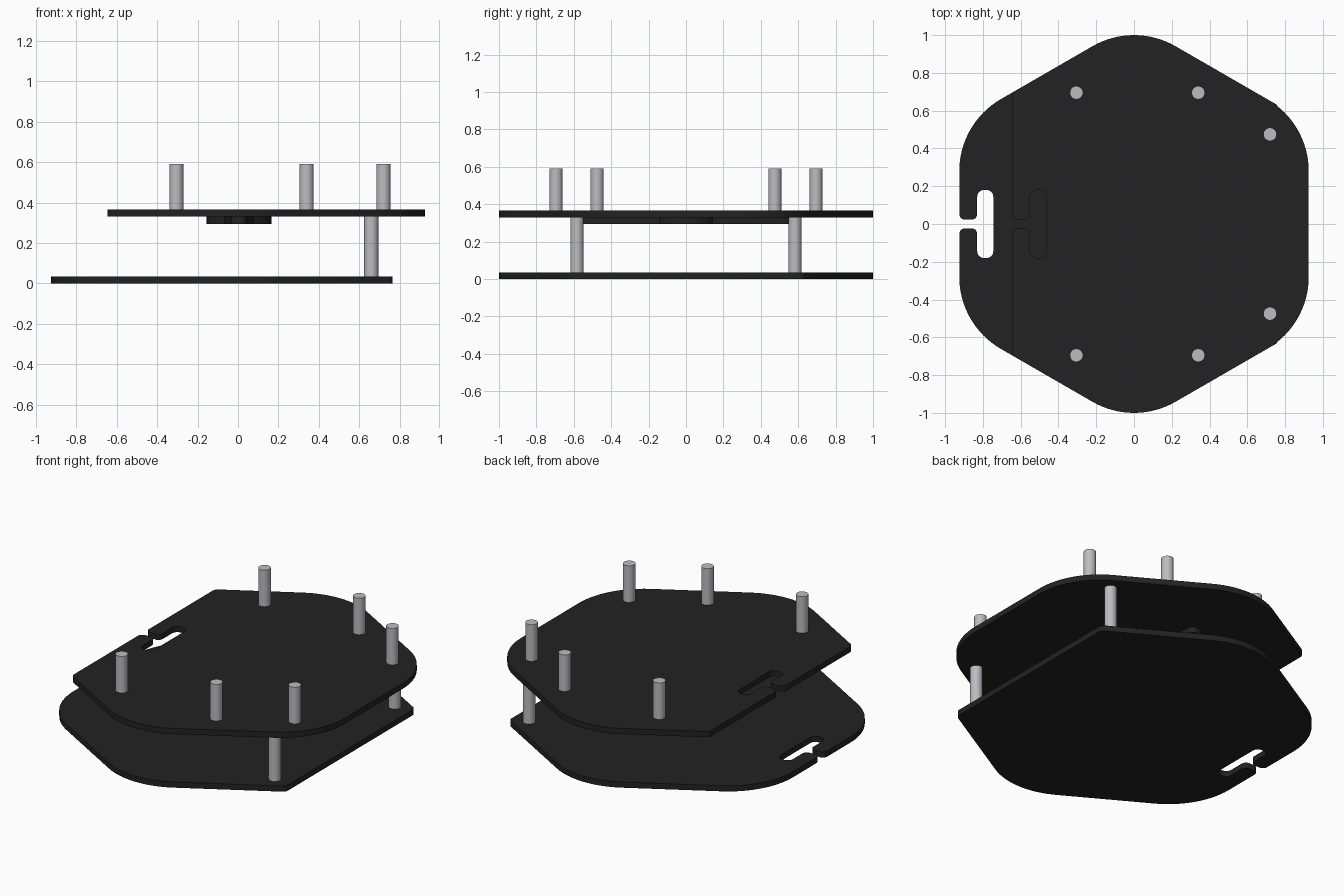
import bpy, bmesh, math
from mathutils import Vector

if "Cube" in bpy.data.objects:
    bpy.data.objects.remove(bpy.data.objects["Cube"])

APOTHEM, APEX, BIG_R = 0.925, 1.068, 0.44
THICK = 0.035


def material(name, color):
    m = bpy.data.materials.new(name)
    m.diffuse_color = (*color, 1)
    m.use_nodes = True
    m.node_tree.nodes["Principled BSDF"].inputs["Base Color"].default_value = m.diffuse_color
    return m


black = material("black_plastic", (0.016, 0.016, 0.016))
metal = material("grey_metal", (0.5, 0.5, 0.54))


def finish(obj, mat):
    obj.data.materials.append(mat)
    bpy.context.view_layer.objects.active = obj
    obj.select_set(True)
    bpy.ops.object.shade_smooth_by_angle(angle=math.radians(35))
    obj.select_set(False)


def rounded(corners):
    """Turn (x, y, radius) corners into an outline with true arcs."""
    out = []
    for i, (x, y, r) in enumerate(corners):
        p = Vector((x, y))
        if r == 0:
            out.append(p)
            continue
        a = (Vector(corners[i - 1][:2]) - p).normalized()
        b = (Vector(corners[(i + 1) % len(corners)][:2]) - p).normalized()
        half = a.angle(b) / 2
        c = p + (a + b).normalized() * r / math.sin(half)
        start = p + a * r / math.tan(half) - c
        end = p + b * r / math.tan(half) - c
        sweep = math.atan2(start.x * end.y - start.y * end.x, start.dot(end))
        n = 16 if r > 0.1 else 8
        for k in range(n + 1):
            t = sweep * k / n
            out.append(c + Vector((start.x * math.cos(t) - start.y * math.sin(t),
                                   start.x * math.sin(t) + start.y * math.cos(t))))
    return out


def slab(name, outline, z, height):
    bm = bmesh.new()
    face = bm.faces.new([bm.verts.new((p[0], p[1], z)) for p in outline])
    new = bmesh.ops.extrude_face_region(bm, geom=[face])["geom"]
    bmesh.ops.translate(bm, vec=(0, 0, height),
                        verts=[v for v in new if isinstance(v, bmesh.types.BMVert)])
    bmesh.ops.recalc_face_normals(bm, faces=bm.faces)
    me = bpy.data.meshes.new(name)
    bm.to_mesh(me)
    bm.free()
    obj = bpy.data.objects.new(name, me)
    bpy.context.collection.objects.link(obj)
    finish(obj, black)


def side_corner(x):
    """Full rounded hexagon corner, or small corner where the hexagon is cut."""
    if abs(x) == APOTHEM:
        return (x, APEX / 2, BIG_R)
    return (x, APEX - abs(x) * math.tan(math.radians(30)), 0.035)


def plate(name, left, right, z):
    # half outline from the slot round to the right edge, then mirrored in y
    half = [(left + 0.18, 0.18, 0.035), (left + 0.095, 0.18, 0.035),
            (left + 0.095, 0.023, 0.03), (left, 0.023, 0.03),
            side_corner(left), (0, APEX, BIG_R), side_corner(right)]
    slab(name, rounded(half + [(x, -y, r) for x, y, r in reversed(half)]), z, THICK)


# plates: rounded hexagons, each cut off on one side, with a T slot on the left
plate("lower_plate", -APOTHEM, 0.765, 0)
plate("upper_plate", -0.645, APOTHEM, 0.33)

# double-arm horn under the upper plate: round hub with tapered arms
half = [(0.037, 0.557, 0.034), (-0.037, 0.557, 0.034)]
for k in range(13):
    t = math.radians(117 + 126 * k / 12)
    half.append((0.16 * math.cos(t), 0.16 * math.sin(t), 0))
horn = rounded(half + [(-x, -y, r) for x, y, r in half])
slab("servo_horn", [(p.x + 0.005, p.y) for p in horn], 0.295, THICK)


# posts in mirrored pairs
def post_pair(name, x, y, z0, z1):
    for side, s in (("front", -1), ("back", 1)):
        bpy.ops.mesh.primitive_cylinder_add(vertices=32, radius=0.035, depth=z1 - z0,
                                            location=(x, s * y, (z0 + z1) / 2))
        obj = bpy.context.object
        obj.name = f"{name}_{side}"
        finish(obj, metal)


post_pair("spacer_post", 0.66, 0.583, THICK, 0.33)
for i, (x, y) in enumerate([(-0.305, 0.695), (0.34, 0.695), (0.72, 0.475)]):
    post_pair(f"upper_post_{i + 1}", x, y, 0.365, 0.59)
